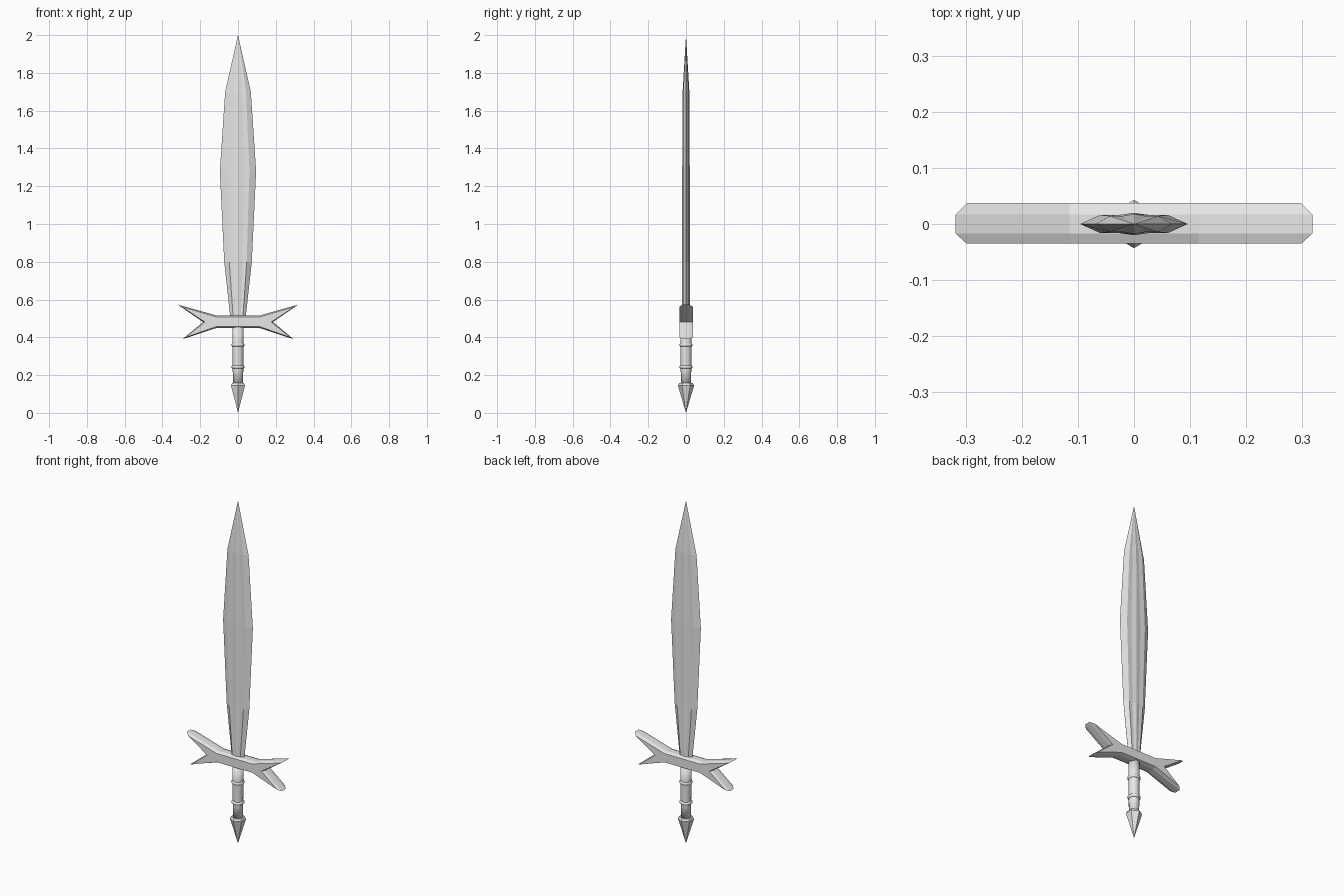
import bpy, bmesh
from math import sin, cos, pi

cube = bpy.data.objects.get("Cube")
if cube:
    bpy.data.objects.remove(cube, do_unlink=True)

steel = bpy.data.materials.new("pale steel")
steel.use_nodes = True
steel.diffuse_color = (0.8, 0.8, 0.8, 1)
steel.node_tree.nodes["Principled BSDF"].inputs["Base Color"].default_value = (0.8, 0.8, 0.8, 1)


def loft(name, rings, smooth=False):
    """Skin a stack of equal-length closed rings and cap both ends."""
    bm = bmesh.new()
    loops = [[bm.verts.new(p) for p in ring] for ring in rings]
    n = len(loops[0])
    for a, b in zip(loops, loops[1:]):
        for i in range(n):
            j = (i + 1) % n
            bm.faces.new((a[i], a[j], b[j], b[i]))
    bm.faces.new(loops[0][::-1])
    bm.faces.new(loops[-1])
    bmesh.ops.remove_doubles(bm, verts=bm.verts, dist=0.0002)
    bmesh.ops.recalc_face_normals(bm, faces=bm.faces)
    for f in bm.faces:
        f.smooth = smooth
    mesh = bpy.data.meshes.new(name)
    bm.to_mesh(mesh)
    bm.free()
    mesh.materials.append(steel)
    obj = bpy.data.objects.new(name, mesh)
    bpy.context.collection.objects.link(obj)
    return obj


def turned(name, profile, sides, smooth=False):
    """Turn a (radius, height) profile about z, with a corner facing the front."""
    angles = [2 * pi * i / sides - pi / 2 for i in range(sides)]
    return loft(name, [[(r * cos(a), r * sin(a), z) for a in angles]
                       for r, z in profile], smooth)


# Blade: ridged section, leaf-shaped outline
quarter = [(1, 0), (0.63, 0.016), (0.32, 0.0155), (0, 0.02)]
half = quarter + [(-x, y) for x, y in quarter[-2::-1]]
section = half + [(x, -y) for x, y in half[-2:0:-1]]
stations = [(0.48, 0.038, 1), (0.8, 0.073, 1), (1.28, 0.096, 1),
            (1.7, 0.068, 0.9), (2.0, 0, 0)]
loft("blade", [[(x * w, y * t, z) for x, y in section] for z, w, t in stations])


# Crossguard: forked outline with chamfered front and back
def guard_ring(right_side, y):
    left_side = [(-x, z) for x, z in reversed(right_side)]
    return [(x, y, z) for x, z in right_side + left_side]


outer = [(0.115, 0.516), (0.318, 0.573), (0.185, 0.481), (0.295, 0.39), (0.115, 0.449)]
inset = [(0.115, 0.508), (0.298, 0.562), (0.175, 0.481), (0.277, 0.4), (0.115, 0.457)]
loft("crossguard", [guard_ring(inset, -0.035), guard_ring(outer, -0.017),
                    guard_ring(outer, 0.017), guard_ring(inset, 0.037)])

# Grip with two raised bands
turned("grip", [(0.027, 0.145), (0.028, 0.235), (0.029, 0.36), (0.03, 0.46)], 16, True)
for label, z in (("lower", 0.243), ("upper", 0.36)):
    turned(label + "_grip_band", [(0.027, z - 0.01), (0.034, z - 0.005),
                                  (0.034, z + 0.005), (0.027, z + 0.01)], 16, True)

# Six-sided pointed pommel
turned("pommel", [(0, 0), (0.043, 0.145), (0.036, 0.158)], 6)
